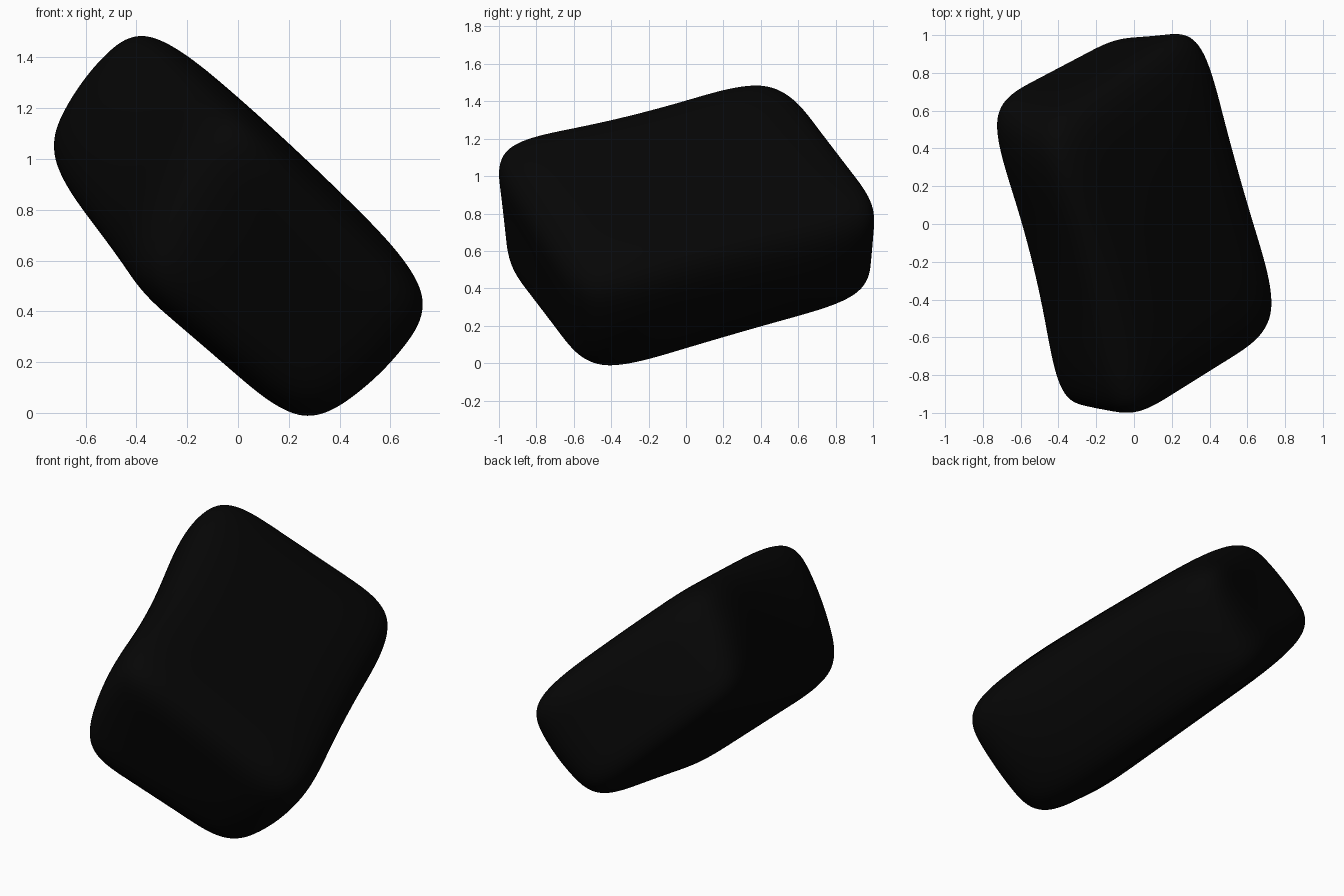
import bpy
import bmesh
from mathutils import Vector

old = bpy.data.objects.get("Cube")
if old:
    bpy.data.objects.remove(old, do_unlink=True)

# Coal black stone material
black = bpy.data.materials.new("coal_black")
black.use_nodes = True
colour = (0.0018, 0.0018, 0.0018, 1)
black.diffuse_color = colour
bsdf = black.node_tree.nodes["Principled BSDF"]
bsdf.inputs["Base Color"].default_value = colour
bsdf.inputs["Roughness"].default_value = 0.9

# Slab axes: the slab leans at 45 degrees, its broad face looking along +x +z
ALONG = Vector((-1, 0, 1)).normalized()
DEPTH = Vector((0, 1, 0))
THICK = Vector((1, 0, 1)).normalized()

# Eight slab corners, keyed by side: (along, depth, thickness)
corners = {
    (1, 1, 1): (0.92, 0.46, 0.32),
    (1, 1, -1): (0.83, 0.66, -0.38),
    (1, -1, 1): (0.36, -1.12, 0.35),
    (1, -1, -1): (0.12, -1.03, -0.50),
    (-1, 1, 1): (-0.21, 1.13, 0.35),
    (-1, 1, -1): (-0.25, 1.05, -0.36),
    (-1, -1, 1): (-0.86, -0.55, 0.38),
    (-1, -1, -1): (-0.83, -0.51, -0.42),
}


def slab_point(p):
    """Blend the eight corners for a point of the unit cage."""
    total = Vector((0, 0, 0))
    for key, pos in corners.items():
        weight = 1
        for k, c in zip(key, p):
            weight *= (1 + k * c) / 2
        total += weight * Vector(pos)
    # Long sides swell at half thickness and have a shallow waist
    waist = 0.06 + 0.03 * p.x - 0.015 * p.x * p.z
    total.x += p.x * (0.08 * (1 - p.z ** 2) - waist * (1 - p.y ** 2))
    # Upper broad face swells slightly
    total.z += 0.01 * (1 + p.z) * (1 - p.x ** 2) * (1 - p.y ** 2)
    return ALONG * total.x + DEPTH * total.y + THICK * total.z


# Rounded stone from a gridded cage
bm = bmesh.new()
bmesh.ops.create_cube(bm, size=2)
bmesh.ops.subdivide_edges(bm, edges=bm.edges[:], cuts=2, use_grid_fill=True)
for v in bm.verts:
    v.co = slab_point(v.co.copy())
bmesh.ops.recalc_face_normals(bm, faces=bm.faces[:])
for face in bm.faces:
    face.smooth = True
mesh = bpy.data.meshes.new("stone")
bm.to_mesh(mesh)
bm.free()
mesh.materials.append(black)
stone = bpy.data.objects.new("stone", mesh)
stone.location.z = 0.747
bpy.context.collection.objects.link(stone)
smooth = stone.modifiers.new("rounding", "SUBSURF")
smooth.levels = smooth.render_levels = 4
